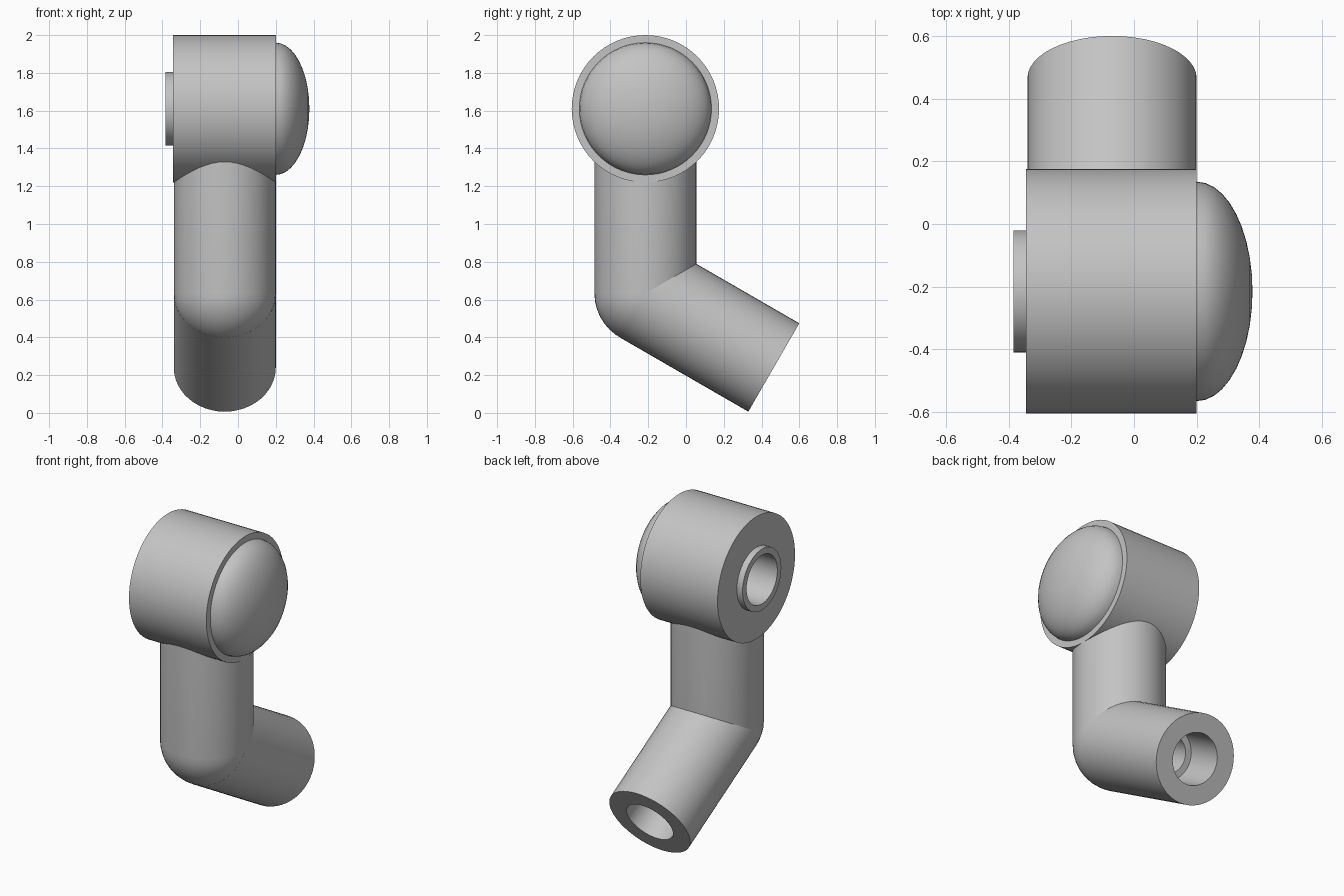
import bpy, bmesh
from math import sin, cos, pi, radians
from mathutils import Vector

cube = bpy.data.objects.get("Cube")
if cube:
    bpy.data.objects.remove(cube, do_unlink=True)

grey = bpy.data.materials.new("plain grey")
grey.use_nodes = True
colour = (0.55, 0.55, 0.55, 1)
grey.diffuse_color = colour
grey.node_tree.nodes["Principled BSDF"].inputs["Base Color"].default_value = colour


def lathe(name, profile, origin, axis, steps=48):
    """Turn a (radius, distance) profile around an axis."""
    bm = bmesh.new()
    verts = [bm.verts.new((r, 0, d)) for r, d in profile]
    edges = [bm.edges.new(pair) for pair in zip(verts, verts[1:])]
    bmesh.ops.spin(bm, geom=verts + edges, cent=(0, 0, 0), axis=(0, 0, 1),
                   angle=2 * pi, steps=steps, use_merge=True)
    bmesh.ops.remove_doubles(bm, verts=bm.verts, dist=0.0001)
    bmesh.ops.recalc_face_normals(bm, faces=bm.faces)
    mesh = bpy.data.meshes.new(name)
    bm.to_mesh(mesh)
    bm.free()
    mesh.materials.append(grey)
    obj = bpy.data.objects.new(name, mesh)
    bpy.context.collection.objects.link(obj)
    obj.location = origin
    obj.rotation_mode = 'QUATERNION'
    obj.rotation_quaternion = Vector(axis).to_track_quat('Z', 'Y')
    bpy.ops.object.select_all(action='DESELECT')
    obj.select_set(True)
    bpy.context.view_layer.objects.active = obj
    bpy.ops.object.shade_smooth_by_angle(angle=radians(30))
    return obj


def dome(radius, height, steps=10):
    """Quarter ellipse from the rim to the pole."""
    return [(radius * cos(a), height * sin(a))
            for a in (pi / 2 * i / steps for i in range(steps + 1))]


tube, bore, neck = 0.27, 0.155, 0.115
elbow = (-0.07, -0.215, 0.633)
hub = Vector((0, -0.215, 1.61))
right_end, left_end = -0.345, 0.2

# Head drum with a blind hole in its right side
lathe("head_drum", [(0, 0), (bore, 0), (bore, right_end), (0.39, right_end),
                    (0.39, left_end), (0, left_end)], hub, (1, 0, 0), 64)

# Rounded cap on the left side
lathe("domed_cap", dome(0.35, 0.178), hub + Vector((left_end, 0, 0)), (1, 0, 0), 64)

# Raised collar around the hole
lathe("collar", [(bore, 0), (bore, 0.04), (0.195, 0.04), (0.195, 0)],
      hub + Vector((right_end, 0, 0)), (-1, 0, 0))

# Upright tube with a rounded elbow at its foot
foot = [(r, -d) for r, d in reversed(dome(tube, tube))]
lathe("upright_tube", foot + [(tube, 0.76), (0, 0.76)], elbow, (0, 0, 1))

# Angled tube with a stepped hole in its open end
lathe("angled_tube", [(0, 0), (tube, 0), (tube, 0.785), (bore, 0.785),
                      (bore, 0.515), (neck, 0.515), (neck, 0.3), (0, 0.3)],
      elbow, (0, cos(pi / 6), -sin(pi / 6)))
